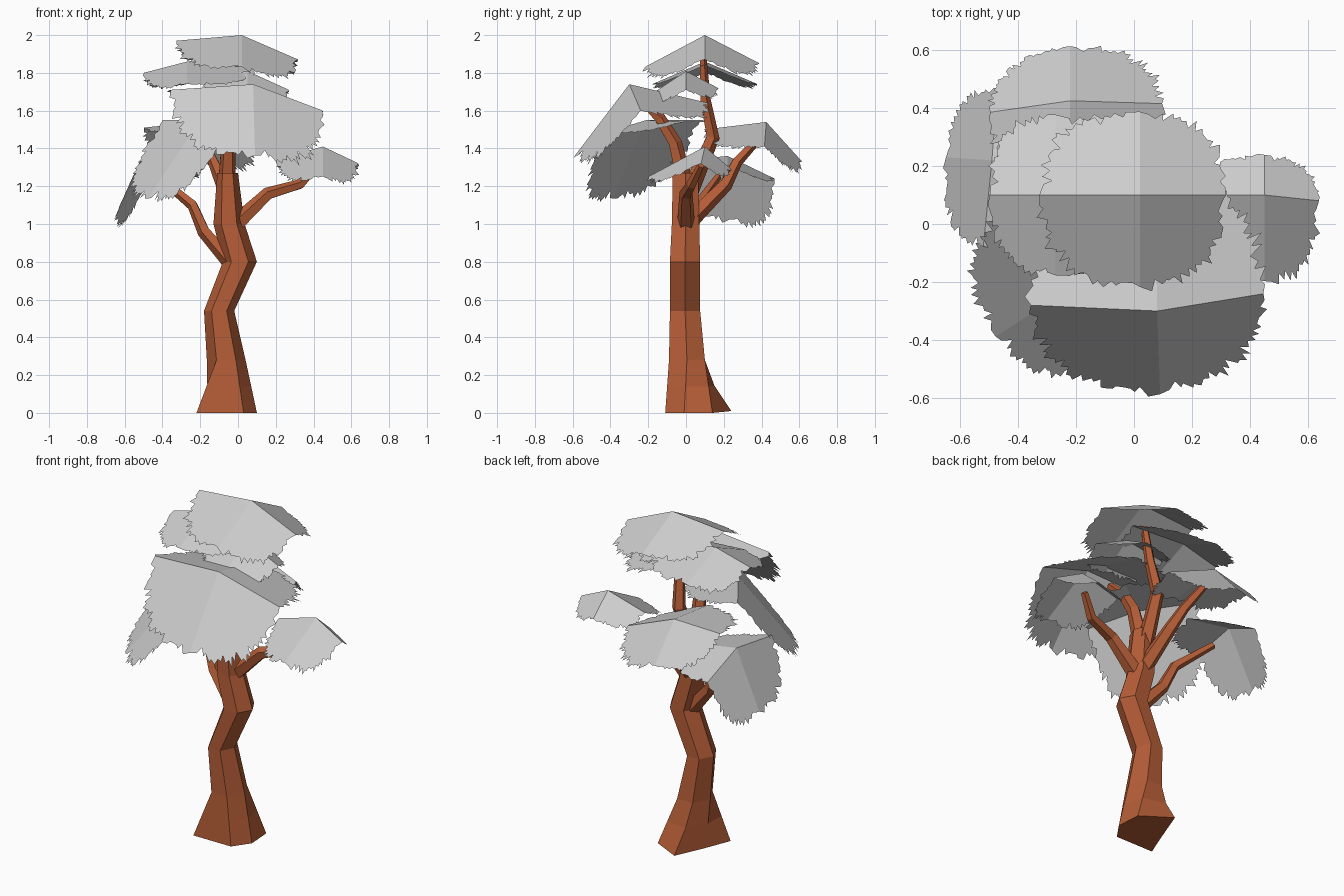
import bpy, bmesh, math, random
from mathutils import Vector

if "Cube" in bpy.data.objects:
    bpy.data.objects.remove(bpy.data.objects["Cube"])

random.seed(4)


def material(name, col):
    m = bpy.data.materials.new(name)
    m.diffuse_color = (*col, 1)
    m.use_nodes = True
    m.node_tree.nodes["Principled BSDF"].inputs["Base Color"].default_value = m.diffuse_color
    return m


BARK = material("bark_brown", (0.46, 0.11, 0.038))
LEAF = material("leaf_grey", (0.61, 0.61, 0.61))


def finish(name, bm, mat):
    me = bpy.data.meshes.new(name)
    bm.to_mesh(me)
    bm.free()
    me.materials.append(mat)
    ob = bpy.data.objects.new(name, me)
    bpy.context.collection.objects.link(ob)
    return ob


def loft(name, rings):
    """Skin a list of equal-sized point rings into a closed tube."""
    bm = bmesh.new()
    vs = [[bm.verts.new(p) for p in r] for r in rings]
    n = len(vs[0])
    for a, b in zip(vs, vs[1:]):
        for i in range(n):
            j = (i + 1) % n
            bm.faces.new((a[i], a[j], b[j], b[i]))
    bm.faces.new(vs[0][::-1])
    bm.faces.new(vs[-1])
    bmesh.ops.recalc_face_normals(bm, faces=bm.faces)
    return finish(name, bm, BARK)


# Trunk: hexagonal rings given by z, x range, y range
trunk = [
    (0.28, -0.165, 0.04, -0.09, 0.10),
    (0.54, -0.18, -0.02, -0.085, 0.075),
    (0.80, -0.08, 0.10, -0.085, 0.075),
    (1.00, -0.13, 0.035, -0.075, 0.07),
    (1.27, -0.11, 0.00, -0.07, 0.065),
]
rings = []
for z, x0, x1, y0, y1 in trunk:
    ring = []
    for i in range(6):
        a = i * math.pi / 3
        ring.append(Vector(((x0 + x1) / 2 + (x1 - x0) / 2 * math.cos(a),
                            (y0 + y1) / 2 + (y1 - y0) / 1.732 * math.sin(a), z)))
    rings.append(ring)
# Flared root ring with spurs, and a ring part way up to it
base = [Vector(p) for p in ((0.10, -0.01, 0), (0.09, 0.14, 0), (-0.09, 0.24, 0.01),
                            (-0.16, 0.04, 0), (-0.22, -0.11, 0), (0.03, -0.11, 0))]
middle = [b.lerp(r, 0.5) for b, r in zip(base, rings[0])]
middle[2].y -= 0.02
loft("trunk", [base, middle] + rings)


# Branches: five-sided tapering tubes through (x, y, z, radius)
def branch(name, path):
    pts = [Vector(p[:3]) for p in path]
    out = []
    for i, p in enumerate(pts):
        t = (pts[min(i + 1, len(pts) - 1)] - pts[max(i - 1, 0)]).normalized()
        ref = Vector((1, 0, 0)) if abs(t.x) < 0.5 else Vector((0, 1, 0))
        u = t.cross(ref).normalized()
        w = t.cross(u)
        out.append([p + path[i][3] * (u * math.cos(k * math.tau / 5) + w * math.sin(k * math.tau / 5))
                    for k in range(5)])
    loft(name, out)


branch("right_branch", [(-0.03, 0, 0.98, .05), (0.16, 0.0, 1.16, .036), (0.33, 0.03, 1.21, .028), (0.42, 0.08, 1.31, .02)])
branch("left_branch", [(-0.04, 0.0, 0.80, .045), (-0.18, 0.03, 0.96, .036), (-0.24, 0.06, 1.10, .03), (-0.42, 0.17, 1.25, .02)])
branch("back_branch", [(-0.04, 0.0, 1.0, .05), (-0.08, 0.21, 1.21, .038), (-0.13, 0.27, 1.33, .03), (-0.20, 0.41, 1.48, .02)])
branch("front_branch", [(-0.06, 0.0, 1.18, .05), (-0.05, -0.06, 1.43, .038), (-0.05, -0.14, 1.56, .032), (-0.03, -0.24, 1.66, .02)])
branch("top_branch", [(-0.06, 0.02, 1.18, .05), (-0.05, 0.14, 1.46, .038), (-0.03, 0.10, 1.66, .03), (0.0, 0.09, 1.87, .02)])


# Foliage: folded sheets with four flat panels and a ragged leafy outline.
# The four arms run from the peak along the folds, counter-clockwise from +x.
def foliage(name, peak, arms, per=28):
    peak = Vector(peak)
    arms = [Vector(a) for a in arms]
    bm = bmesh.new()
    centre = bm.verts.new(peak)
    n = per * 4
    rim = []
    for i in range(n):
        q, k = divmod(i, per)
        t = math.pi / 2 * (k + (random.uniform(-0.4, 0.4) if k else 0)) / per
        lump = 0.025 * math.sin(i * 0.9)
        r = 0.99 if k == 0 else lump + (random.uniform(0.96, 1.02) if i % 2 else random.uniform(0.89, 0.98))
        u = math.cos(t) ** 0.78 * r
        v = math.sin(t) ** 0.78 * r
        rim.append(bm.verts.new(peak + arms[q] * u + arms[(q + 1) % 4] * v))
    for q in range(4):
        bm.faces.new([centre] + [rim[(q * per + k) % n] for k in range(per + 1)])
    finish(name, bm, LEAF)


foliage("top_foliage", (0.02, 0.10, 2.0),
        [(0.30, 0, -0.13), (0, 0.29, -0.15), (-0.35, 0, -0.03), (0, -0.32, -0.17)])
foliage("upper_left_foliage", (-0.27, 0.10, 1.86),
        [(0.37, 0, -0.02), (0, 0.28, -0.12), (-0.23, 0, -0.06), (0, -0.28, -0.12)])
foliage("upper_right_foliage", (0.05, 0.0, 1.81),
        [(0.22, 0, -0.10), (0, 0.17, -0.09), (-0.25, 0, -0.04), (0, -0.18, -0.12)])
foliage("front_foliage", (0.08, -0.30, 1.74),
        [(0.37, 0.06, -0.14), (0, 0.42, -0.10), (-0.44, 0.02, -0.03), (0.01, -0.29, -0.38)], 36)
foliage("front_left_foliage", (-0.20, -0.21, 1.55),
        [(0.16, -0.23, -0.07), (0.25, 0.20, -0.01), (-0.20, 0.29, 0.0), (-0.28, -0.18, -0.42)], 36)
foliage("left_foliage", (-0.49, 0.22, 1.36),
        [(0.30, 0.0, -0.05), (0.02, 0.25, -0.12), (-0.16, 0.01, -0.34), (-0.03, -0.30, -0.03)])
foliage("back_foliage", (-0.22, 0.425, 1.54),
        [(0.32, -0.01, -0.13), (0, 0.19, -0.21), (-0.28, -0.04, -0.03), (0, -0.33, -0.04)], 34)
foliage("right_foliage", (0.45, 0.10, 1.41),
        [(0.19, -0.02, -0.09), (0, 0.14, -0.12), (-0.25, 0, -0.07), (0, -0.30, -0.16)])
